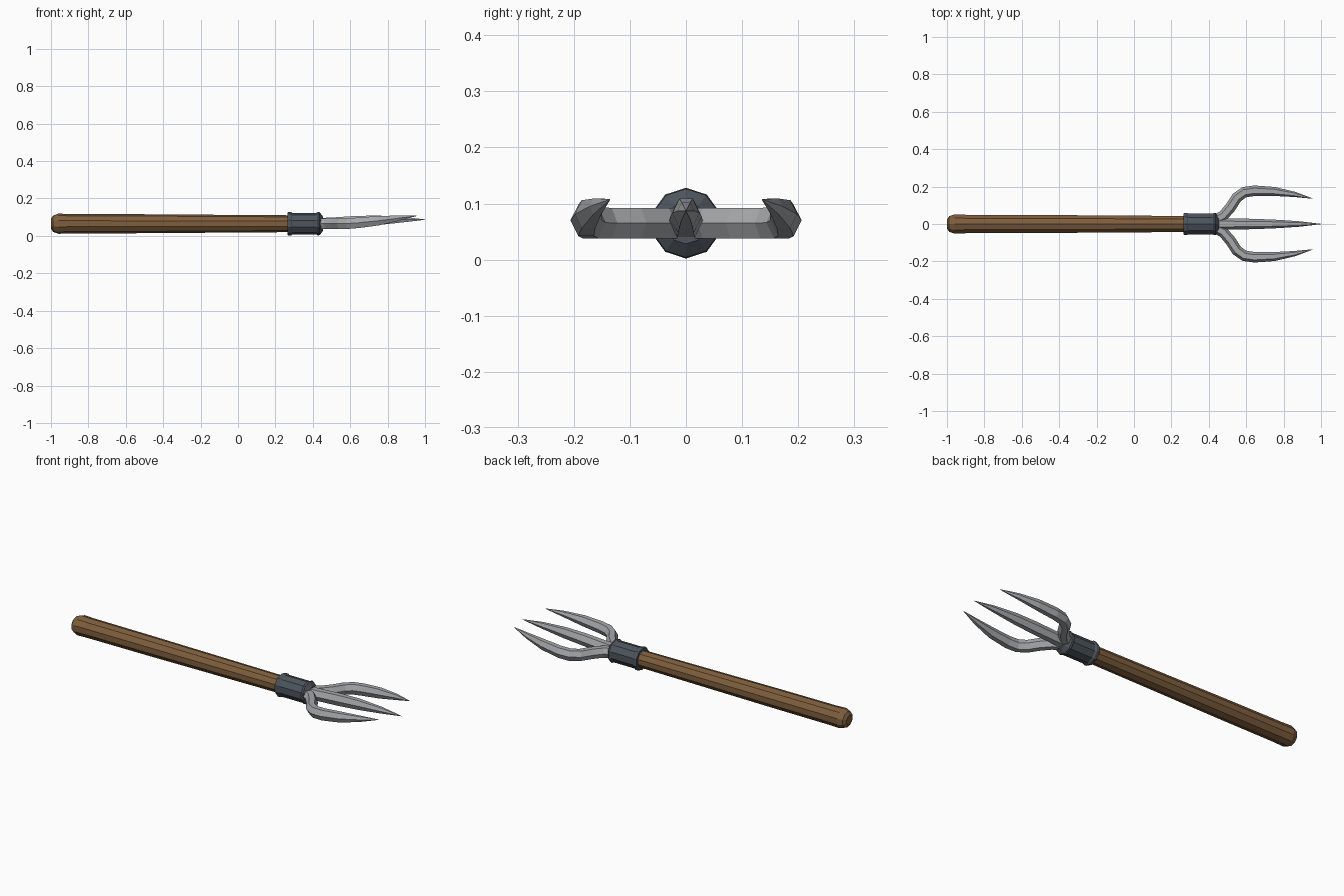
import bpy, bmesh, math
from mathutils import Vector

if "Cube" in bpy.data.objects:
    bpy.data.objects.remove(bpy.data.objects["Cube"])

AXIS_Z = 0.065


def material(name, rgb):
    m = bpy.data.materials.new(name)
    m.diffuse_color = (*rgb, 1)
    m.use_nodes = True
    m.node_tree.nodes["Principled BSDF"].inputs["Base Color"].default_value = m.diffuse_color
    return m


wood = material("brown wood", (0.21, 0.112, 0.047))
iron = material("dark iron", (0.075, 0.09, 0.108))
steel = material("light steel", (0.38, 0.39, 0.405))


def skin(name, rings, mat):
    """Join rings of points into a closed, flat shaded tube."""
    bm = bmesh.new()
    loops = [[bm.verts.new(p) for p in ring] for ring in rings]
    n = len(loops[0])
    for a, b in zip(loops, loops[1:]):
        for i in range(n):
            j = (i + 1) % n
            bm.faces.new((a[i], a[j], b[j], b[i]))
    bm.faces.new(loops[0])
    bm.faces.new(loops[-1])
    bmesh.ops.recalc_face_normals(bm, faces=bm.faces)
    mesh = bpy.data.meshes.new(name)
    bm.to_mesh(mesh)
    bm.free()
    mesh.materials.append(mat)
    ob = bpy.data.objects.new(name, mesh)
    bpy.context.collection.objects.link(ob)
    return ob


def lathe(name, profile, mat, sides=10):
    """Turn (x, radius) pairs around the long axis."""
    angles = [math.pi / 2 + math.tau * i / sides for i in range(sides)]
    skin(name, [[(x, r * math.cos(a), AXIS_Z + r * math.sin(a)) for a in angles]
                for x, r in profile], mat)


def tine(name, path, mirror=1):
    """Sweep a hexagon along (x, y, z, half width, half height) stations."""
    pts = [Vector((x, y * mirror, z)) for x, y, z, w, h in path]
    rings = []
    for i, (x, y, z, w, h) in enumerate(path):
        t = pts[min(i + 1, len(pts) - 1)] - pts[max(i - 1, 0)]
        side = Vector((-t.y, t.x, 0)).normalized()
        up = t.cross(side).normalized()
        hexagon = ((1, 0), (0.5, 1), (-0.5, 1), (-1, 0), (-0.5, -1), (0.5, -1))
        rings.append([pts[i] + side * w * u + up * h * v for u, v in hexagon])
    skin(name, rings, steel)


# Wooden shaft with a rounded butt
lathe("handle", [(-1.0, 0.026), (-0.988, 0.044), (-0.96, 0.054), (-0.9, 0.052),
                 (-0.55, 0.051), (0.0, 0.047), (0.3, 0.045)], wood)

# Iron socket with a rim at each end
lathe("socket", [(0.264, 0.046), (0.264, 0.059), (0.27, 0.063), (0.283, 0.063),
                 (0.29, 0.058), (0.42, 0.058), (0.428, 0.063), (0.437, 0.061),
                 (0.455, 0.037)], iron)

# Straight middle tine
tine("middle_tine", [(0.42, 0, 0.067, 0.034, 0.028), (0.5, 0, 0.070, 0.030, 0.028),
                     (0.62, 0, 0.077, 0.028, 0.029), (0.74, 0, 0.083, 0.024, 0.026),
                     (0.88, 0, 0.087, 0.015, 0.015), (1.0, 0, 0.087, 0.001, 0.001)])

# Curved outer tines
outer = [(0.42, 0.015, 0.065, 0.028, 0.027), (0.475, 0.042, 0.065, 0.029, 0.027),
         (0.515, 0.088, 0.065, 0.029, 0.027), (0.55, 0.142, 0.065, 0.029, 0.027),
         (0.59, 0.170, 0.066, 0.029, 0.028), (0.645, 0.178, 0.070, 0.028, 0.028),
         (0.75, 0.174, 0.081, 0.024, 0.025), (0.86, 0.158, 0.095, 0.014, 0.014),
         (0.955, 0.136, 0.107, 0.001, 0.001)]
tine("left_tine", outer)
tine("right_tine", outer, -1)
